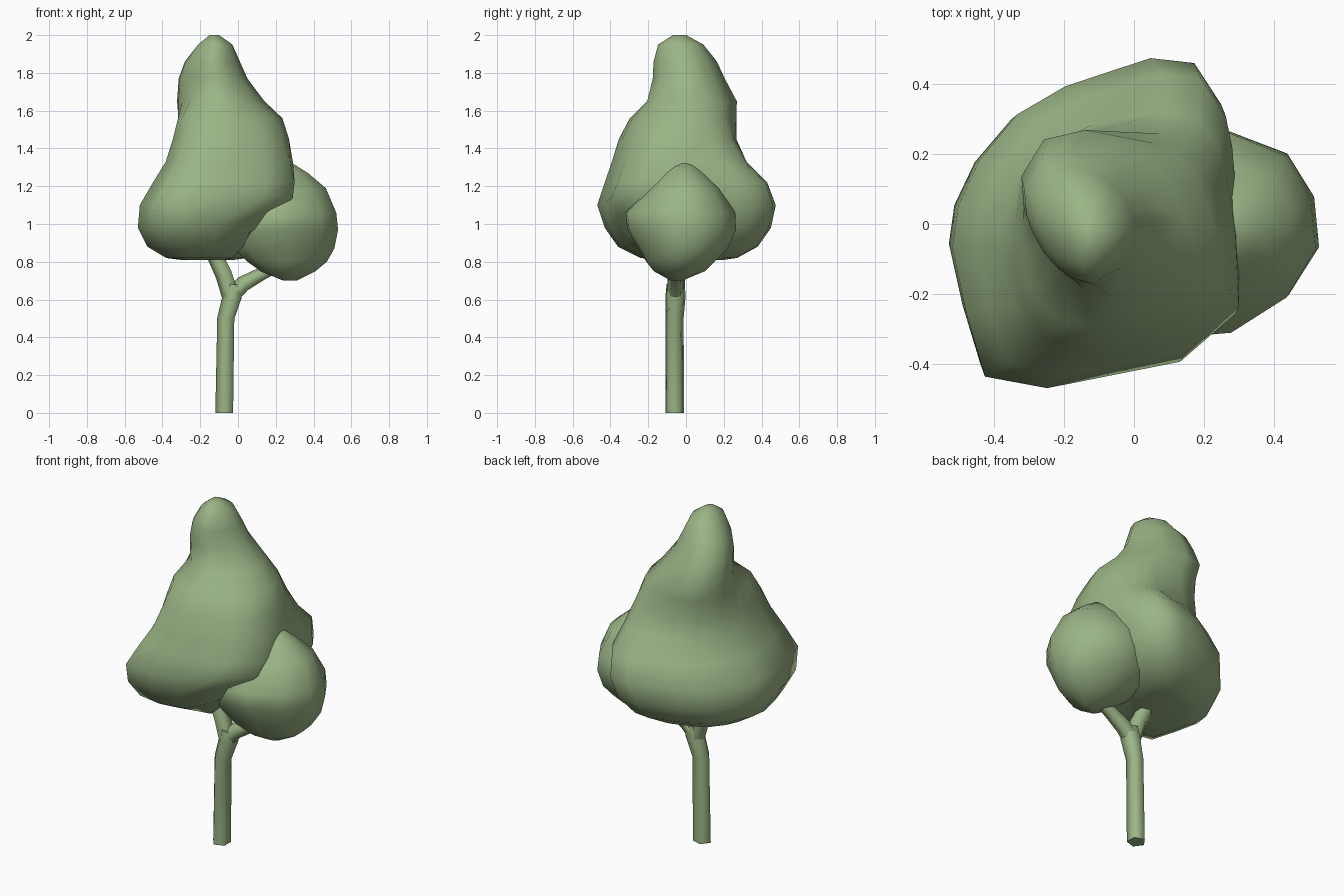
import bpy, bmesh, math
from mathutils import Vector

if "Cube" in bpy.data.objects:
    bpy.data.objects.remove(bpy.data.objects["Cube"])

green = bpy.data.materials.new("leaf_green")
green.diffuse_color = (0.33, 0.46, 0.24, 1)
green.use_nodes = True
green.node_tree.nodes["Principled BSDF"].inputs["Base Color"].default_value = green.diffuse_color


def loft(name, tubes, angle):
    """Skin each list of equal-length point rings and cap both ends."""
    bm = bmesh.new()
    for rings in tubes:
        rows = [[bm.verts.new(p) for p in ring] for ring in rings]
        n = len(rows[0])
        for a, b in zip(rows, rows[1:]):
            for i in range(n):
                j = (i + 1) % n
                bm.faces.new((a[i], a[j], b[j], b[i]))
        bm.faces.new(rows[0][::-1])
        bm.faces.new(rows[-1])
    bmesh.ops.recalc_face_normals(bm, faces=bm.faces)
    mesh = bpy.data.meshes.new(name)
    bm.to_mesh(mesh)
    bm.free()
    obj = bpy.data.objects.new(name, mesh)
    bpy.context.collection.objects.link(obj)
    mesh.materials.append(green)
    bpy.context.view_layer.objects.active = obj
    obj.select_set(True)
    bpy.ops.object.shade_smooth_by_angle(angle=math.radians(angle))
    obj.select_set(False)
    return obj


def crown_rings(levels, outline, z_keep, z_round, lift=0):
    """Rings fitted to x/y extents per level; outline fades to a lopsided oval upward.
    lift raises the low front right edge."""
    rings = []
    for z, x0, x1, y0, y1 in levels:
        w = min(1, max(0, (z_round - z) / (z_round - z_keep)))
        ring = []
        for u, v in outline:
            # Oval is fuller at the left corners, leaner at the right ones
            d = math.hypot(u, v)
            if u > 0:
                c = -.10
            elif v > 0:
                c = .25 if z < 1.9 else .1
            else:
                c = .15 if z < 1.6 else -.12
            k = (1 + c * abs(2 * u * v) / d ** 2) / d
            p = w * u + (1 - w) * u * k
            q = w * v + (1 - w) * v * k
            x = (x0 + x1) / 2 + p * (x1 - x0) / 2
            y = (y0 + y1) / 2 + q * (y1 - y0) / 2
            front = min(1, max(0, -v * 2)) * min(1, max(0, (x + .03) * 6))
            ring.append((x, y, z + lift * front * max(0, 1.2 - z) / .4))
        rings.append(ring)
    return rings


def tube_rings(path, sides=5):
    """Five-sided rings across a path of (x, y, z, radius)."""
    pts = [Vector(p[:3]) for p in path]
    rings = []
    for i, p in enumerate(pts):
        t = (pts[min(i + 1, len(pts) - 1)] - pts[max(i - 1, 0)]).normalized()
        a = Vector((0, 1, 0)).cross(t).normalized()
        b = t.cross(a)
        r = path[i][3]
        angles = [(k + .5) * math.tau / sides for k in range(sides)]
        rings.append([p + r * (math.cos(g) * a + math.sin(g) * b) for g in angles])
    return rings


# Main crown: lopsided cone of leaves
main_outline = [(1, 0), (.95, .51), (.90, .72), (.71, .97), (.40, 1), (-.20, .83),
                (-.54, .66), (-.81, .38), (-.96, .1), (-1, -.15), (-.90, -.55),
                (-.77, -.93), (-.33, -1), (.08, -.93), (.61, -.84), (1, -.55)]
main_levels = [(.81, -.30, -.02, -.14, .20), (.82, -.38, .05, -.24, .27),
               (.88, -.48, .17, -.36, .38), (.98, -.53, .25, -.43, .45),
               (1.10, -.52, .29, -.47, .475), (1.22, -.45, .30, -.43, .43),
               (1.33, -.38, .29, -.39, .33), (1.45, -.34, .27, -.35, .28),
               (1.56, -.31, .235, -.29, .26), (1.65, -.305, .14, -.21, .25),
               (1.77, -.30, .05, -.18, .19), (1.86, -.27, .01, -.175, .15),
               (1.95, -.21, -.03, -.15, .09), (2.0, -.15, -.10, -.07, 0)]
loft("main_crown", [crown_rings(main_levels, main_outline, 1.25, 1.65, .18)], 70)

# Side crown: smaller clump on the right branch
side_outline = [(1, -.15), (.95, .35), (.68, .78), (.1, 1), (-.4, .95), (-.8, .7),
                (-1, .2), (-1, -.4), (-.75, -.85), (-.25, -1), (.12, -.97), (.7, -.62)]
side_levels = [(.70, .24, .31, -.08, -.02), (.75, .12, .41, -.17, .10),
               (.80, .05, .47, -.21, .15), (.87, -.02, .51, -.25, .22),
               (.97, -.04, .53, -.31, .265), (1.06, -.03, .52, -.32, .26),
               (1.19, .01, .465, -.20, .18), (1.27, .08, .37, -.13, .10),
               (1.32, .16, .29, -.07, .04)]
loft("side_crown", [crown_rings(side_levels, side_outline, 1.4, 2)], 70)

# Trunk with two forking branches
trunk = tube_rings([(-.068, -.06, 0, .052), (-.06, -.06, .5, .05), (-.025, -.055, .62, .056),
                    (-.018, -.055, .68, .05)])
for p in trunk[0]:
    p.z = 0
left_branch = tube_rings([(-.03, -.055, .60, .05), (-.07, -.05, .73, .049),
                          (-.13, -.04, .86, .046)])
right_branch = tube_rings([(-.03, -.055, .62, .048), (.03, -.055, .68, .046),
                           (.13, -.05, .735, .038), (.18, -.05, .76, .036)])
loft("trunk", [trunk, left_branch, right_branch], 80)
